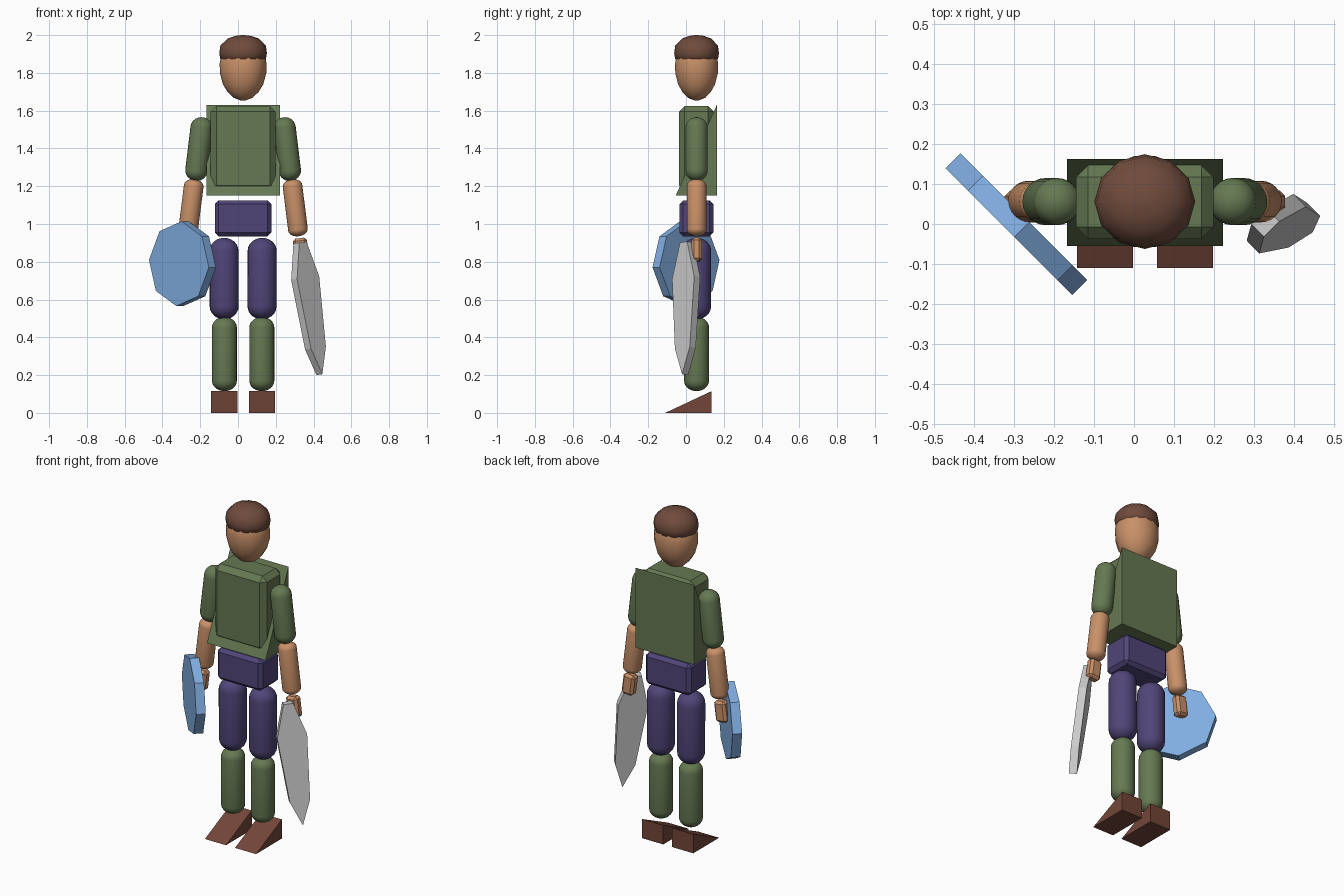
import bpy, bmesh, math
from mathutils import Vector, Matrix

if "Cube" in bpy.data.objects:
    bpy.data.objects.remove(bpy.data.objects["Cube"])

CX, CY = 0.027, 0.056  # body axis


def mat(name, rgb):
    m = bpy.data.materials.new(name)
    m.diffuse_color = (*rgb, 1)
    m.use_nodes = True
    m.node_tree.nodes["Principled BSDF"].inputs["Base Color"].default_value = m.diffuse_color
    return m


GREEN = mat("green_cloth", (0.13, 0.19, 0.085))
SKIN = mat("skin", (0.58, 0.28, 0.14))
PURPLE = mat("purple_cloth", (0.08, 0.06, 0.19))
BROWN = mat("brown_leather", (0.17, 0.06, 0.04))
HAIR = mat("hair_brown", (0.16, 0.07, 0.045))
BLUE = mat("blue_shield", (0.22, 0.42, 0.75))


def finish(name, bm, material=None, matrix=None, smooth=None):
    bmesh.ops.recalc_face_normals(bm, faces=bm.faces)
    me = bpy.data.meshes.new(name)
    bm.to_mesh(me)
    bm.free()
    ob = bpy.data.objects.new(name, me)
    bpy.context.collection.objects.link(ob)
    if matrix:
        ob.matrix_world = matrix
    if material:
        me.materials.append(material)
    if smooth:
        bpy.ops.object.select_all(action='DESELECT')
        ob.select_set(True)
        bpy.context.view_layer.objects.active = ob
        bpy.ops.object.shade_smooth_by_angle(angle=math.radians(smooth))
    return ob


def revolve(name, profile, segs, material, matrix, smooth=50):
    """Solid of revolution about local z from (radius, z) points."""
    bm = bmesh.new()
    rings = [[bm.verts.new((r * math.cos(a), r * math.sin(a), z))
              for a in (2 * math.pi * i / segs for i in range(segs))]
             for r, z in profile]
    for lo, hi in zip(rings, rings[1:]):
        for i in range(segs):
            j = (i + 1) % segs
            bm.faces.new((lo[i], lo[j], hi[j], hi[i]))
    bm.faces.new(rings[0])
    bm.faces.new(rings[-1])
    return finish(name, bm, material, matrix, smooth)


def limb(name, top, bottom, r, cap, material):
    """Rounded cylinder between two end points."""
    top, bottom = Vector(top), Vector(bottom)
    d = top - bottom
    n = d.length
    arc = [math.radians(a) for a in (8, 25, 42, 58, 74, 90)]
    low = [(r * math.sin(a), cap * (1 - math.cos(a))) for a in arc]
    prof = low + [(x, n - z) for x, z in reversed(low)]
    rot = Vector((0, 0, 1)).rotation_difference(d).to_matrix().to_4x4()
    revolve(name, prof, 24, material, Matrix.Translation(bottom) @ rot)


def prism(name, points, axis_u, axis_v, axis_n, centre, depth, material=None):
    """Extrude a flat (u, v) outline by depth, centred along axis_n."""
    u, v, n, c = map(Vector, (axis_u, axis_v, axis_n, centre))
    bm = bmesh.new()
    a, b = [[bm.verts.new(c + u * p + v * q + n * s * depth / 2) for p, q in points]
            for s in (-1, 1)]
    bm.faces.new(a)
    bm.faces.new(b)
    for i in range(len(a)):
        j = (i + 1) % len(a)
        bm.faces.new((a[i], a[j], b[j], b[i]))
    return finish(name, bm, material)


def bevel_box(name, centre, size, bevel, material, tilt=0):
    bm = bmesh.new()
    bmesh.ops.create_cube(bm, size=1)
    bmesh.ops.scale(bm, vec=size, verts=bm.verts)
    bmesh.ops.bevel(bm, geom=list(bm.edges), offset=bevel, segments=1,
                    affect='EDGES', profile=0.5)
    m = Matrix.Translation(centre) @ Matrix.Rotation(tilt, 4, 'Y')
    return finish(name, bm, material, m)


X, Y, Z = (1, 0, 0), (0, 1, 0), (0, 0, 1)

# Head and hair
round_m = Matrix.Translation((CX, CY, 0)) @ Matrix.Diagonal((1, 0.94, 1, 1))
revolve("head", [(0.015, 1.655), (0.05, 1.668), (0.083, 1.70), (0.107, 1.74),
                 (0.123, 1.80), (0.124, 1.85), (0.115, 1.90), (0.07, 1.95)],
        14, SKIN, round_m, 60)
revolve("hair", [(0.10, 1.862), (0.121, 1.875), (0.126, 1.905), (0.12, 1.945),
                 (0.082, 1.982), (0.04, 1.996), (0.008, 2.0)], 12, HAIR, round_m, 60)

# Torso, wedge-shaped cape on the back, hips
bevel_box("chest", (CX, 0.055, 1.40), (0.343, 0.185, 0.45), 0.03, GREEN)
prism("cape", [(-0.055, 1.15), (0.163, 1.15), (0.163, 1.63)], Y, Z, X,
      (CX, 0, 0), 0.39, GREEN)
bevel_box("hips", (CX, 0.055, 1.03), (0.30, 0.18, 0.19), 0.02, PURPLE)

# Arms, legs and feet on both sides
for side, s in (("right", 1), ("left", -1)):
    def at(dx, z):
        return (CX + s * dx, CY, z)
    limb(side + "_upper_arm", at(0.213, 1.565), at(0.254, 1.228), 0.059, 0.055, GREEN)
    limb(side + "_forearm", at(0.257, 1.237), at(0.295, 0.935), 0.052, 0.035, SKIN)
    bevel_box(side + "_hand", at(0.307, 0.863), (0.075, 0.056, 0.125), 0.014, SKIN, -s * 0.13)
    limb(side + "_thigh", at(0.101, 0.927), at(0.1, 0.495), 0.077, 0.07, PURPLE)
    limb(side + "_shin", at(0.099, 0.508), at(0.099, 0.115), 0.066, 0.055, GREEN)
    prism(side + "_foot", [(-0.11, 0), (0.135, 0), (0.135, 0.115)], Y, Z, X,
          (CX + s * 0.1, 0, 0), 0.14, BROWN)

# Octagonal shield
h = math.sqrt(0.5)
octagon = [(0.225 * math.cos(math.radians(45 * i - 5)),
            0.225 * math.sin(math.radians(45 * i - 5))) for i in range(8)]
prism("shield", octagon, (h, -h, 0), Z, (h, h, 0), (-0.294, 0, 0.79), 0.053, BLUE)

# Broad blade hanging from the right hand
half = [(0.027, 0), (0.083, 0.19), (0.056, 0.565)]
outline = half + [(0, 0.707)] + [(-w, t) for w, t in reversed(half)]
down = Vector((0.103, -0.008, -0.7)).normalized()
flat = Vector((h, -h, 0))
flat = (flat - down * flat.dot(down)).normalized()
prism("blade", outline, flat.cross(down), down, flat, (0.328, 0.003, 0.902), 0.045)
